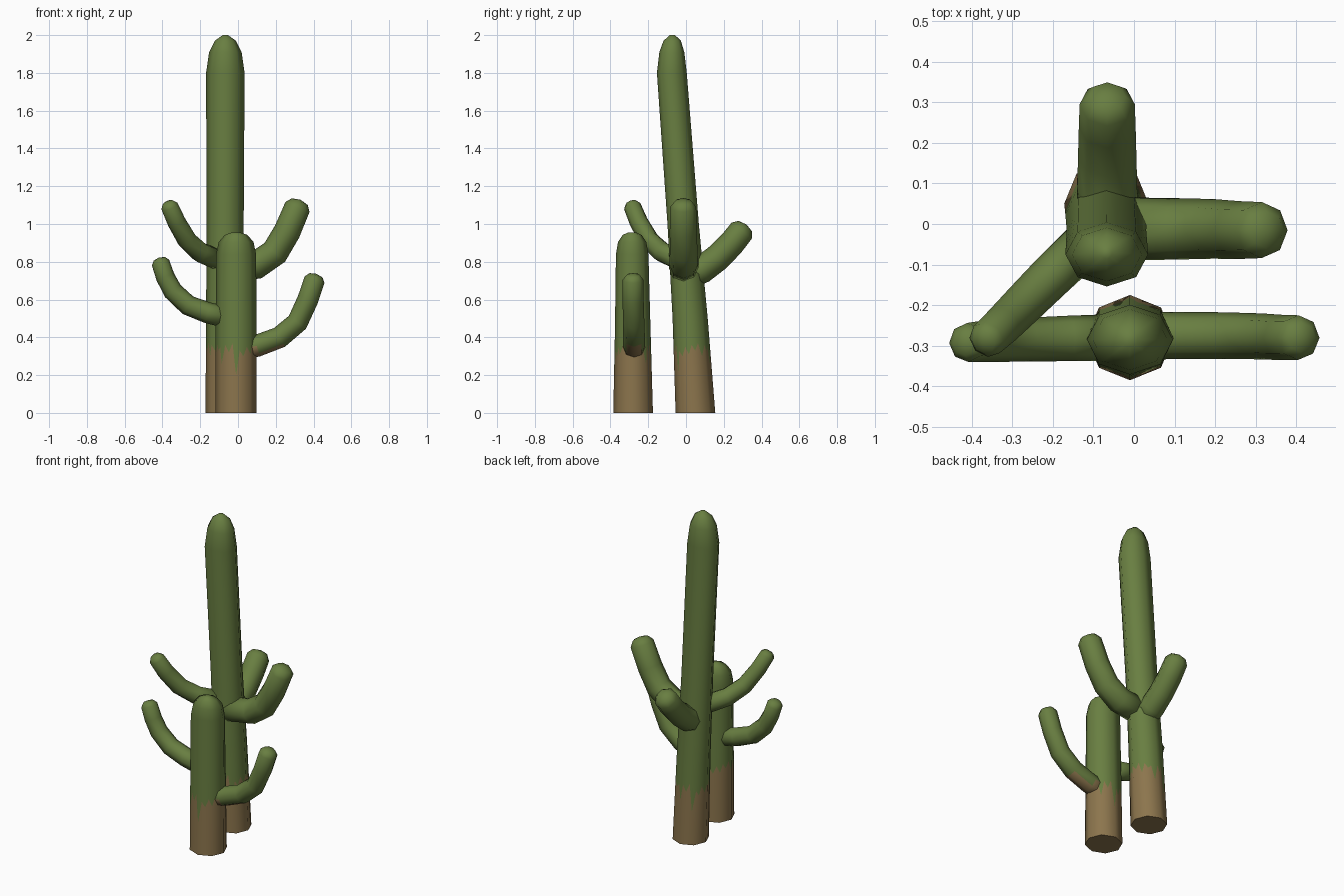
import bpy, bmesh, math
from mathutils import Vector

if "Cube" in bpy.data.objects:
    bpy.data.objects.remove(bpy.data.objects["Cube"])


def material(name, rgb):
    m = bpy.data.materials.new(name)
    m.diffuse_color = (*rgb, 1)
    m.use_nodes = True
    m.node_tree.nodes["Principled BSDF"].inputs["Base Color"].default_value = m.diffuse_color
    return m


GREEN = material("cactus green", (0.140, 0.210, 0.053))
BROWN = material("woody brown", (0.262, 0.178, 0.074))


def to_object(name, bm):
    bmesh.ops.recalc_face_normals(bm, faces=bm.faces)
    mesh = bpy.data.meshes.new(name)
    bm.to_mesh(mesh)
    bm.free()
    for m in (GREEN, BROWN):
        mesh.materials.append(m)
    mesh.polygons.foreach_set("use_smooth", [True] * len(mesh.polygons))
    ob = bpy.data.objects.new(name, mesh)
    bpy.context.collection.objects.link(ob)
    return ob


def bridge(bm, a, b, mat=0):
    for i in range(len(a)):
        j = (i + 1) % len(a)
        bm.faces.new((a[i], a[j], b[j], b[i])).material_index = mat


# Zigzag height of the bark line, four points along each of the eight sides
TEETH = [0.20, 0.33, 0.30, 0.35, 0.31, 0.36, 0.33, 0.37,
         0.30, 0.36, 0.33, 0.35, 0.26, 0.36, 0.32, 0.37]
SUB = 4


def trunk(name, rings, shift):
    """Eight-sided trunk; rings are (x, y, z, rx, ry), the first two are bark."""
    bm = bmesh.new()
    normals = []
    n = 8 * SUB

    def point(k, ring):
        x, y, z, rx, ry = ring
        c, f = divmod(k, SUB)
        a, b = (Vector((math.cos(t), math.sin(t), 0))
                for t in (c * math.pi / 4, (c + 1) * math.pi / 4))
        d = a.lerp(b, f / SUB)
        return Vector((x + d.x * rx, y + d.y * ry, z)), d.normalized()

    def at_height(z):
        for a, b in zip(rings, rings[1:]):
            if a[2] <= z <= b[2]:
                t = (z - a[2]) / (b[2] - a[2])
                return [p + (q - p) * t for p, q in zip(a, b)]

    def add_ring(get, tilt):
        out = []
        for k in range(n):
            p, d = point(k, get(k))
            out.append(bm.verts.new(p))
            normals.append((d + Vector((0, 0, tilt))).normalized())
        return out

    loops = [add_ring(lambda k: rings[0], 0),
             add_ring(lambda k: at_height(TEETH[(k + shift) % len(TEETH)]), 0)]
    for i, r in enumerate(rings[1:]):
        left = len(rings) - 2 - i          # dome rings lean upward
        loops.append(add_ring(lambda k: r, (2.0, 0.7, 0.2)[left] if left < 3 else 0))
    for i, (a, b) in enumerate(zip(loops, loops[1:])):
        bridge(bm, a, b, 1 if i == 0 else 0)
    bm.faces.new(loops[-1])
    # Flat underside with its own corners
    base = []
    for v in loops[0]:
        base.append(bm.verts.new(v.co))
        normals.append(Vector((0, 0, -1)))
    bm.faces.new(base[::-1]).material_index = 1
    ob = to_object(name, bm)
    ob.data.normals_split_custom_set_from_vertices(normals)


def arm(name, path, r0, r1, bark_z=None):
    """Eight-sided bent tube with a blunt rounded tip."""
    pts = [Vector(p) for p in path]
    flat = pts[-1] - pts[0]
    side = Vector((-flat.y, flat.x, 0)).normalized()
    bm = bmesh.new()
    loops = []

    def ring(c, t, r):
        up = side.cross(t)
        return [bm.verts.new(c + (side * math.cos(a) + up * math.sin(a)) * r)
                for a in (k * math.pi / 4 for k in range(8))]

    last = len(pts) - 1
    for i, p in enumerate(pts):
        t = (pts[min(i + 1, last)] - pts[max(i - 1, 0)]).normalized()
        loops.append(ring(p, t, r0 + (r1 - r0) * i / last))
    loops.append(ring(pts[-1] + t * r1 * 0.45, t, r1 * 0.66))
    for a, b in zip(loops, loops[1:]):
        bridge(bm, a, b)
    tip = bm.verts.new(pts[-1] + t * r1 * 0.6)
    for i in range(8):
        bm.faces.new((loops[-1][i], loops[-1][(i + 1) % 8], tip))
    bm.faces.new(loops[0])
    if bark_z:
        for f in bm.faces:
            f.material_index = int(f.calc_center_median().z < bark_z)
    to_object(name, bm)


# Tall leaning trunk
trunk("tall_trunk", [
    (-0.068, 0.05, 0.0, 0.104, 0.105), (-0.068, 0.022, 0.5, 0.101, 0.093),
    (-0.068, -0.015, 1.0, 0.098, 0.083), (-0.067, -0.075, 1.8, 0.102, 0.079),
    (-0.067, -0.075, 1.91, 0.086, 0.066), (-0.067, -0.073, 1.97, 0.056, 0.046),
    (-0.067, -0.072, 2.0, 0.014, 0.014)], 5)

# Short upright trunk
trunk("short_trunk", [
    (-0.01, -0.28, 0.0, 0.108, 0.105), (-0.01, -0.282, 0.45, 0.108, 0.094),
    (-0.01, -0.285, 0.84, 0.106, 0.086), (-0.01, -0.285, 0.905, 0.092, 0.075),
    (-0.01, -0.285, 0.942, 0.06, 0.05), (-0.01, -0.285, 0.956, 0.02, 0.02)], 8)

# Arms of the tall trunk
arm("tall_right_arm", [(-0.05, -0.012, 0.765), (0.10, -0.012, 0.785), (0.195, -0.012, 0.85),
                       (0.26, -0.015, 0.96), (0.315, -0.015, 1.09)], 0.078, 0.069)
arm("tall_back_arm", [(-0.066, 0.0, 0.725), (-0.066, 0.085, 0.76), (-0.066, 0.165, 0.82),
                      (-0.066, 0.24, 0.895), (-0.066, 0.295, 0.965)], 0.076, 0.068)
arm("tall_left_arm", [(-0.09, -0.02, 0.805), (-0.20, -0.125, 0.85), (-0.27, -0.195, 0.915),
                      (-0.325, -0.25, 1.01), (-0.363, -0.285, 1.095)], 0.058, 0.046)

# Arms of the short trunk
arm("short_left_arm", [(-0.05, -0.28, 0.505), (-0.16, -0.282, 0.53), (-0.265, -0.285, 0.57),
                       (-0.345, -0.288, 0.645), (-0.385, -0.29, 0.72),
                       (-0.41, -0.292, 0.795)], 0.058, 0.048)
arm("short_right_arm", [(0.0, -0.275, 0.335), (0.10, -0.275, 0.355), (0.22, -0.275, 0.40),
                        (0.315, -0.277, 0.48), (0.37, -0.28, 0.60),
                        (0.405, -0.28, 0.705)], 0.059, 0.055, 0.34)
